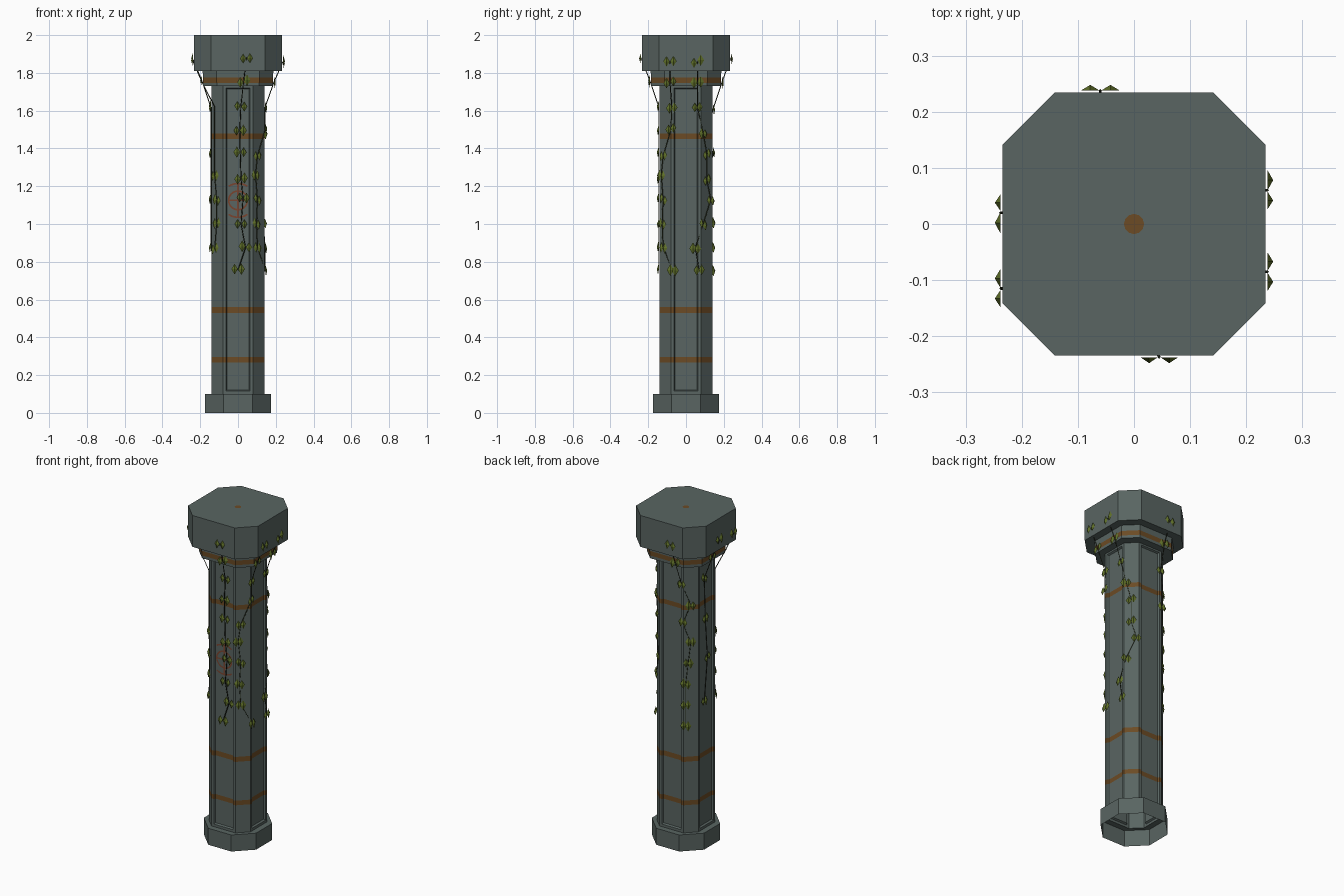
import bpy, bmesh, math, random
from mathutils import Vector, Matrix

if "Cube" in bpy.data.objects:
    bpy.data.objects.remove(bpy.data.objects["Cube"])
random.seed(4)

def material(name, rgb):
    m = bpy.data.materials.new(name)
    m.diffuse_color = (*rgb, 1)
    m.use_nodes = True
    m.node_tree.nodes["Principled BSDF"].inputs["Base Color"].default_value = m.diffuse_color
    return m

STONE = material("grey green stone", (0.10, 0.13, 0.122))
BRONZE = material("bronze band", (0.15, 0.07, 0.018))
RUST = material("rust red paint", (0.19, 0.06, 0.03))
LEAF = material("olive leaf", (0.115, 0.16, 0.022))
VINE = material("dark vine", (0.025, 0.032, 0.015))

def finish(bm, name, mats):
    me = bpy.data.meshes.new(name)
    bm.to_mesh(me)
    bm.free()
    for m in mats:
        me.materials.append(m)
    ob = bpy.data.objects.new(name, me)
    bpy.context.collection.objects.link(ob)
    return ob

def loft(profile, bottom=False, top=False):
    """Chamfered-square tube through (half width, corner, z) sections."""
    bm = bmesh.new()
    rings = []
    for r, c, z in profile:
        pts = [(c, -r), (r, -c), (r, c), (c, r), (-c, r), (-r, c), (-r, -c), (-c, -r)]
        rings.append([bm.verts.new((x, y, z)) for x, y in pts])
    for a, b in zip(rings, rings[1:]):
        for i in range(8):
            j = (i + 1) % 8
            bm.faces.new((a[i], a[j], b[j], b[i]))
    if bottom:
        bm.faces.new(rings[0][::-1])
    if top:
        bm.faces.new(rings[-1])
    bm.normal_update()
    return bm

def paint_bands(bm, bands):
    """Cut the sides at each band's edges and colour the strip between."""
    for lo, hi in bands:
        for z in (lo, hi):
            bmesh.ops.bisect_plane(bm, geom=bm.verts[:] + bm.edges[:] + bm.faces[:],
                                   plane_co=(0, 0, z), plane_no=(0, 0, 1))
    for f in bm.faces:
        if any(lo < f.calc_center_median().z < hi for lo, hi in bands) and abs(f.normal.z) < 0.5:
            f.material_index = 1

# Base: open underneath
finish(loft([(0.175, 0.077, 0), (0.175, 0.077, 0.1), (0.14, 0.08, 0.1)]), "base", [STONE])

# Shaft with a recessed panel on each of the four wide sides
bm = loft([(0.14, 0.08, 0.1), (0.14, 0.08, 1.735)])
wide = [f for f in bm.faces if max(abs(f.normal.x), abs(f.normal.y)) > 0.9]
bmesh.ops.inset_individual(bm, faces=wide, thickness=0.022)
bmesh.ops.inset_individual(bm, faces=wide, thickness=0.008, depth=-0.01)
bm.normal_update()
paint_bands(bm, [(0.267, 0.295), (0.53, 0.56), (1.45, 1.478)])
finish(bm, "shaft", [STONE, BRONZE])

# Neck and cap
bm = loft([(0.184, 0.112, 1.73), (0.187, 0.114, 1.81)], bottom=True)
paint_bands(bm, [(1.747, 1.775)])
finish(bm, "neck", [STONE, BRONZE])
finish(loft([(0.234, 0.142, 1.81), (0.234, 0.142, 2.0)], bottom=True, top=True), "cap", [STONE])

# Small stud in the middle of the top
bm = bmesh.new()
bmesh.ops.create_circle(bm, cap_ends=True, segments=12, radius=0.018,
                        matrix=Matrix.Translation((0, 0, 2.0004)))
finish(bm, "top_stud", [BRONZE])

# Painted ring emblem lying in the front panel
bm = bmesh.new()
def plate(pts):
    bm.faces.new([bm.verts.new((x, -0.1325, 1.125 + z)) for x, z in pts])
for r0, r1 in ((0.045, 0.054), (0.085, 0.094)):
    for i in range(32):
        a, b = (2 * math.pi * k / 32 for k in (i, i + 1))
        pts = [(r * math.cos(t), r * math.sin(t)) for r, t in ((r0, a), (r1, a), (r1, b), (r0, b))]
        if max(abs(p[0]) for p in pts) < 0.056:
            plate(pts)
for w, h in ((0.004, 0.094), (0.054, 0.004)):
    plate([(-w, -h), (w, -h), (w, h), (-w, h)])
finish(bm, "emblem", [RUST])

# Vines: (quarter turn, points along the column as (sideways, height), first leafy shaft point)
STRANDS = [
    (0, [(.045, 1.88), (.03, 1.755), (.015, 1.62), (.01, 1.5), (.012, 1.375), (.016, 1.24),
         (.027, 1.135), (.016, 1.0), (.04, .875), (.0, .755)], 0),
    (1, [(-.085, 1.86), (-.085, 1.75), (-.075, 1.62), (-.08, 1.5), (-.12, 1.36), (-.13, 1.26),
         (-.12, 1.13), (-.125, 1.0), (-.12, .88), (-.07, .75)], 0),
    (1, [(.06, 1.86), (.06, 1.75), (.06, 1.62), (.09, 1.48), (.11, 1.37), (.11, 1.23),
         (.13, 1.13), (.09, 1.0), (.05, .875), (.07, .75)], 0),
    (2, [(.06, 1.88), (.06, 1.75), (.07, 1.61), (.11, 1.48), (.08, 1.37), (.11, 1.25),
         (.10, 1.13), (.09, 1.0), (.09, .87), (.09, .75)], 0),
    (3, [(-.02, 1.87), (-.02, 1.755), (-.03, 1.62), (-.02, 1.37), (.0, 1.13), (-.03, .87)], 0),
    (3, [(.115, 1.86), (.11, 1.75), (.10, 1.62), (.10, 1.25), (.11, 1.13), (.11, 1.0), (.10, .87)], 3),
]

def on_surface(u, z):
    """Point and outward direction on the front side at sideways u, height z."""
    r, c = (0.236, 0.142) if z > 1.81 else (0.188, 0.114) if z > 1.73 else (0.142, 0.08)
    if abs(u) <= c:
        return Vector((u, -r, z)), Vector((0, -1, 0))
    return Vector((u, -(r - abs(u) + c), z)), Vector((math.copysign(1, u), -1, 0)).normalized()

def add_leaf(bm, pos, out, side, size):
    """Diamond leaf folded along its middle."""
    up = Vector((0, 0, 1))
    tip, root = pos - up * 0.03 * size + out * 0.006, pos + up * 0.03 * size + out * 0.002
    ridge = pos + out * 0.012
    l, r = pos - side * 0.018 * size + out * 0.002, pos + side * 0.018 * size + out * 0.002
    v = [bm.verts.new(p) for p in (root, l, tip, r, ridge)]
    for i in range(4):
        bm.faces.new((v[i], v[(i + 1) % 4], v[4]))

leaves = bmesh.new()
for n, (turn, pts, first) in enumerate(STRANDS):
    rot = Matrix.Rotation(turn * math.pi / 2, 3, 'Z')
    cu = bpy.data.curves.new("vine_stem", 'CURVE')
    cu.dimensions = '3D'
    cu.bevel_depth = 0.0025
    cu.bevel_resolution = 0
    cu.materials.append(VINE)
    sp = cu.splines.new('POLY')
    sp.points.add(len(pts) - 1)
    for i, (u, z) in enumerate(pts):
        p, out = on_surface(u, z)
        p, out = rot @ p, rot @ out
        sp.points[i].co = (*(p + out * 0.002), 1)
        side = Vector((-out.y, out.x, 0))
        if first and 0 < i < first:
            continue
        spread = 0.018 if turn == 0 or i < 2 else 0.013
        for s in (-1, 1):
            off = side * s * spread + Vector((0, 0, random.uniform(-.008, .008)))
            add_leaf(leaves, p + off, out, side, random.uniform(0.8, 1.05))
    bpy.context.collection.objects.link(bpy.data.objects.new("vine_stem_%d" % (n + 1), cu))
finish(leaves, "vine_leaves", [LEAF])
